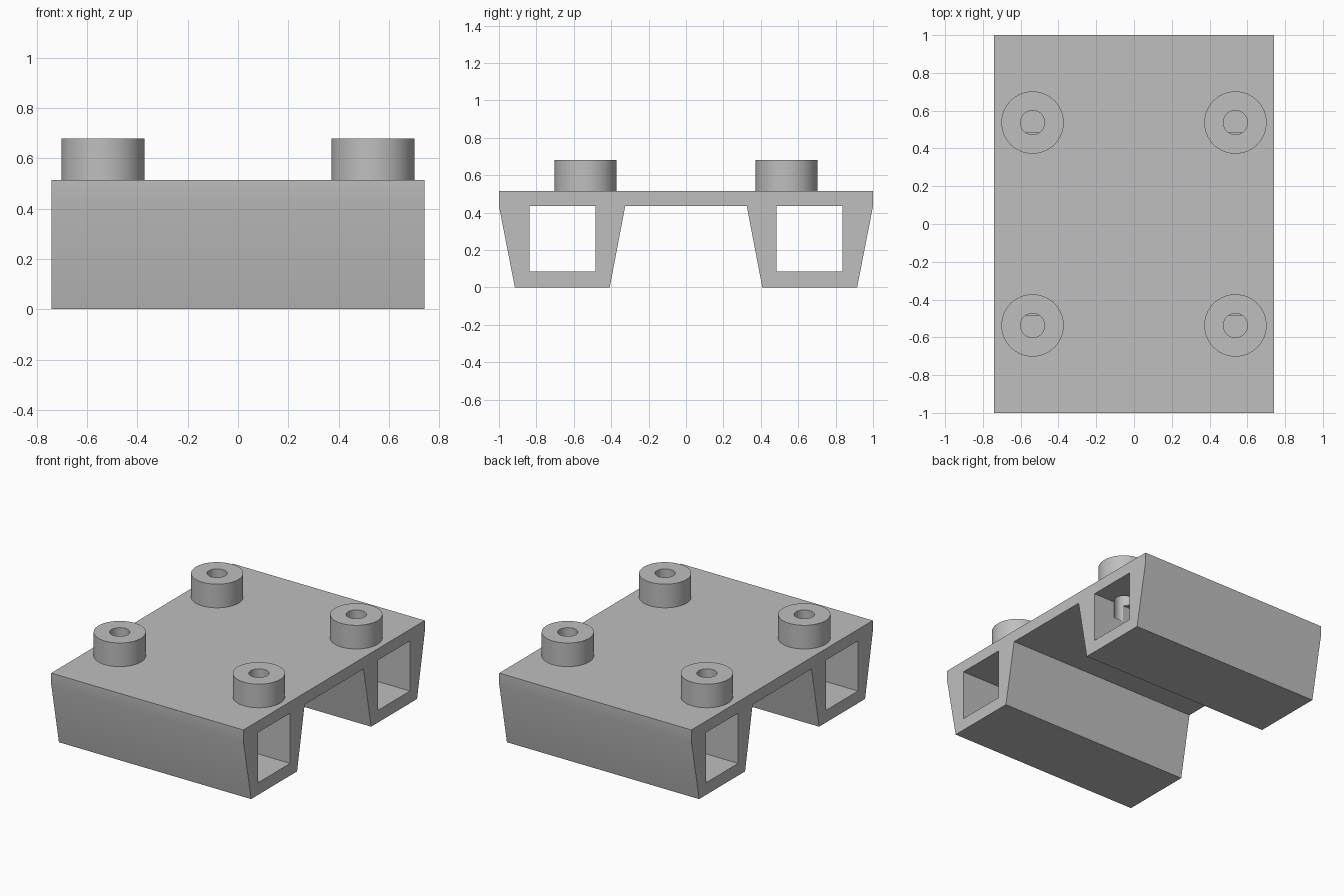
import bpy
import bmesh
import math
from mathutils import Matrix

default = bpy.data.objects.get("Cube")
if default:
    bpy.data.objects.remove(default, do_unlink=True)

HALF_W, TOP, CEILING = 0.742, 0.515, 0.435
BOSS = 0.537

grey = bpy.data.materials.new("plain_grey")
grey.use_nodes = True
colour = (0.52, 0.52, 0.52, 1)
grey.diffuse_color = colour
grey.node_tree.nodes["Principled BSDF"].inputs["Base Color"].default_value = colour


def finish(name, bm):
    bmesh.ops.recalc_face_normals(bm, faces=bm.faces)
    mesh = bpy.data.meshes.new(name)
    bm.to_mesh(mesh)
    bm.free()
    mesh.materials.append(grey)
    obj = bpy.data.objects.new(name, mesh)
    bpy.context.collection.objects.link(obj)
    return obj


def extrude_x(name, profile, half):
    """Solid with a (y, z) profile running along x."""
    bm = bmesh.new()
    face = bm.faces.new([bm.verts.new((-half, y, z)) for y, z in profile])
    out = bmesh.ops.extrude_face_region(bm, geom=[face])
    verts = [v for v in out["geom"] if isinstance(v, bmesh.types.BMVert)]
    bmesh.ops.translate(bm, verts=verts, vec=(2 * half, 0, 0))
    return finish(name, bm)


def cylinder(name, x, y, radius, z0, z1):
    bm = bmesh.new()
    bmesh.ops.create_cone(bm, cap_ends=True, segments=64, radius1=radius,
                          radius2=radius, depth=z1 - z0,
                          matrix=Matrix.Translation((x, y, (z0 + z1) / 2)))
    return finish(name, bm)


def combine(target, tool, operation):
    tool.hide_render = True
    mod = target.modifiers.new(tool.name, "BOOLEAN")
    mod.operation, mod.solver, mod.object = operation, "EXACT", tool
    bpy.context.view_layer.objects.active = target
    bpy.ops.object.modifier_apply(modifier=mod.name)
    bpy.data.objects.remove(tool, do_unlink=True)


# Bridge-shaped body: a top plate on two tapered legs
half_profile = [(1, TOP), (1, 0.435), (0.915, 0), (0.408, 0), (0.325, CEILING)]
profile = half_profile + [(-y, z) for y, z in reversed(half_profile)]
body = extrude_x("mounting_block", profile, HALF_W)

# Square tunnels through the legs
for s in (-1, 1):
    square = [(s * 0.485, 0.085), (s * 0.837, 0.085),
              (s * 0.837, CEILING), (s * 0.485, CEILING)]
    combine(body, extrude_x("tunnel_cutter", square, 1), "DIFFERENCE")

# Round bosses, drilled down into the tunnels and slightly into their inner walls
for sx in (-1, 1):
    for sy in (-1, 1):
        x, y = sx * BOSS, sy * BOSS
        combine(body, cylinder("boss", x, y, 0.165, TOP - 0.03, 0.68), "UNION")
        combine(body, cylinder("drill_cutter", x, y, 0.064, 0.32, 0.8), "DIFFERENCE")

bpy.ops.object.select_all(action="DESELECT")
body.select_set(True)
bpy.context.view_layer.objects.active = body
bpy.ops.object.shade_smooth_by_angle(angle=math.radians(30))
